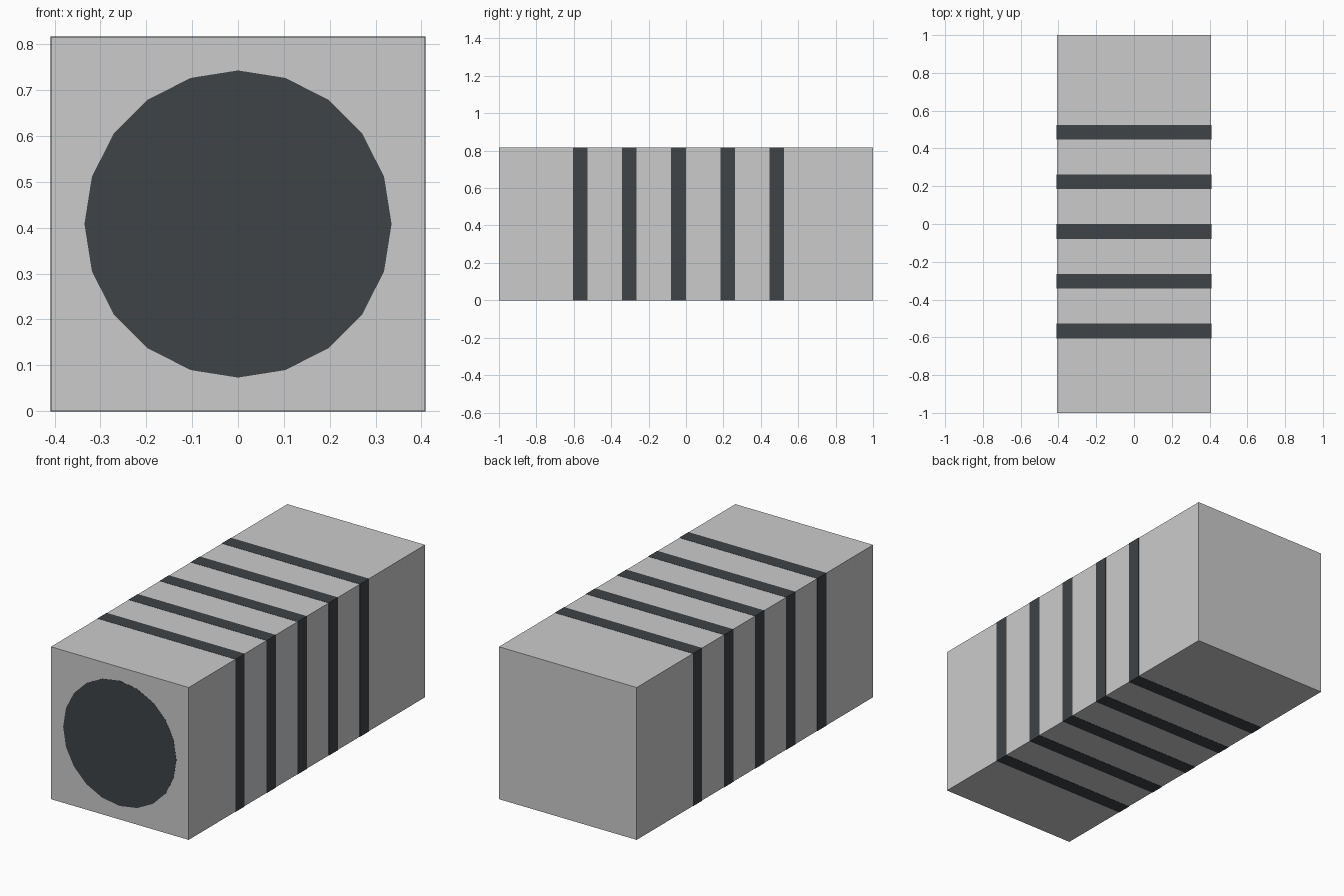
import bpy, math

if "Cube" in bpy.data.objects:
    bpy.data.objects.remove(bpy.data.objects["Cube"])

W, L = 0.816, 2.0      # section width/height and length
R = 0.335              # front disc radius
EPS = 0.001            # lifts dark parts just clear of the grey body

dark = bpy.data.materials.new("dark_grey")
dark.diffuse_color = (0.05, 0.056, 0.061, 1)
dark.use_nodes = True
dark.node_tree.nodes["Principled BSDF"].inputs["Base Color"].default_value = dark.diffuse_color


def block(name, size, loc, mat=None):
    bpy.ops.mesh.primitive_cube_add(size=1, location=loc)
    ob = bpy.context.object
    ob.name = name
    ob.scale = size
    bpy.ops.object.transform_apply(location=False, rotation=False, scale=True)
    if mat:
        ob.data.materials.append(mat)
    return ob


# Main body
block("body", (W, L, W), (0, 0, W / 2))

# Dark flush bands around the body
for i in range(5):
    y = -0.566 + i * 0.263
    block(f"band_{i + 1}", (W + 2 * EPS, 0.078, W + 2 * EPS), (0, y, W / 2), dark)

# Dark round inlay on the front face, corner pointing up
bpy.ops.mesh.primitive_cylinder_add(
    vertices=20, radius=R, depth=0.1,
    location=(0, -L / 2 + 0.05 - EPS, W / 2), rotation=(math.pi / 2, 0, 0))
disc = bpy.context.object
disc.name = "front_disc"
disc.data.materials.append(dark)
